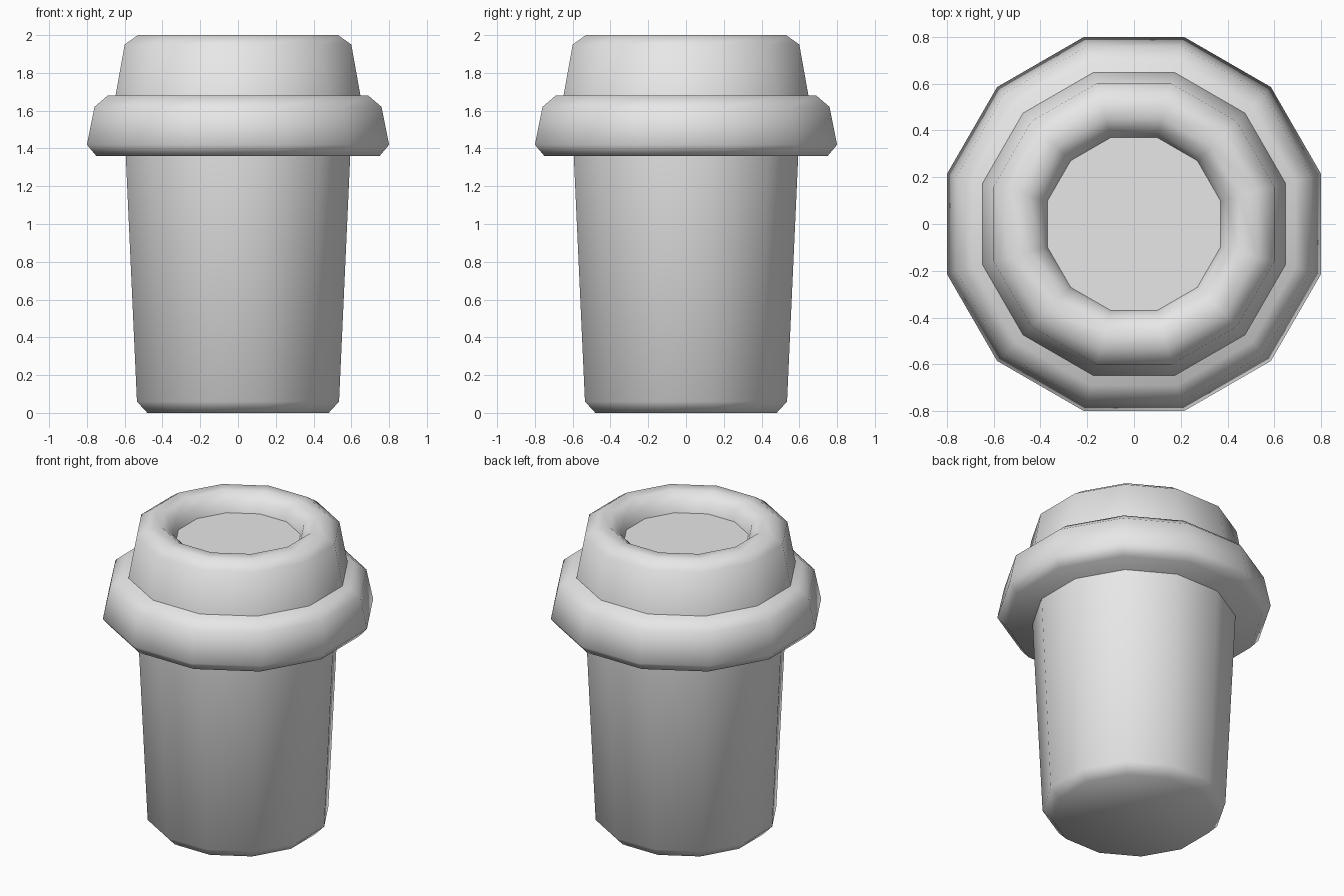
import bpy, bmesh, math

cube = bpy.data.objects.get("Cube")
if cube:
    bpy.data.objects.remove(cube, do_unlink=True)

SIDES = 12

grey = bpy.data.materials.new("light_grey")
grey.use_nodes = True
grey.diffuse_color = (0.8, 0.8, 0.8, 1)
grey.node_tree.nodes["Principled BSDF"].inputs["Base Color"].default_value = (0.8, 0.8, 0.8, 1)


def turned(name, profile):
    """Twelve-sided solid from (flat-to-centre radius, height) pairs, capped at both ends."""
    bm = bmesh.new()
    rings = []
    for radius, z in profile:
        corner = radius / math.cos(math.pi / SIDES)
        ring = []
        for i in range(SIDES):
            a = (i + 0.5) * math.tau / SIDES
            ring.append(bm.verts.new((corner * math.cos(a), corner * math.sin(a), z)))
        rings.append(ring)
    for low, high in zip(rings, rings[1:]):
        for i in range(SIDES):
            j = (i + 1) % SIDES
            bm.faces.new((low[i], low[j], high[j], high[i]))
    bm.faces.new(rings[0][::-1])
    bm.faces.new(rings[-1])
    mesh = bpy.data.meshes.new(name)
    bm.to_mesh(mesh)
    bm.free()
    mesh.materials.append(grey)
    obj = bpy.data.objects.new(name, mesh)
    bpy.context.collection.objects.link(obj)
    bpy.ops.object.select_all(action="DESELECT")
    obj.select_set(True)
    bpy.context.view_layer.objects.active = obj
    bpy.ops.object.shade_smooth_by_angle(angle=math.radians(60))
    return obj


# Tapered cup with a bevelled foot
turned("cup_body", [(0.48, 0), (0.535, 0.06), (0.595, 1.38)])

# Wide collar of the lid
turned("lid_collar", [(0.75, 1.36), (0.80, 1.42), (0.76, 1.62), (0.69, 1.68)])

# Raised lid with a rounded rim and a sunken top
turned("lid_top", [(0.65, 1.67), (0.60, 1.95), (0.53, 2.0),
                   (0.45, 2.0), (0.39, 1.95), (0.37, 1.885)])
